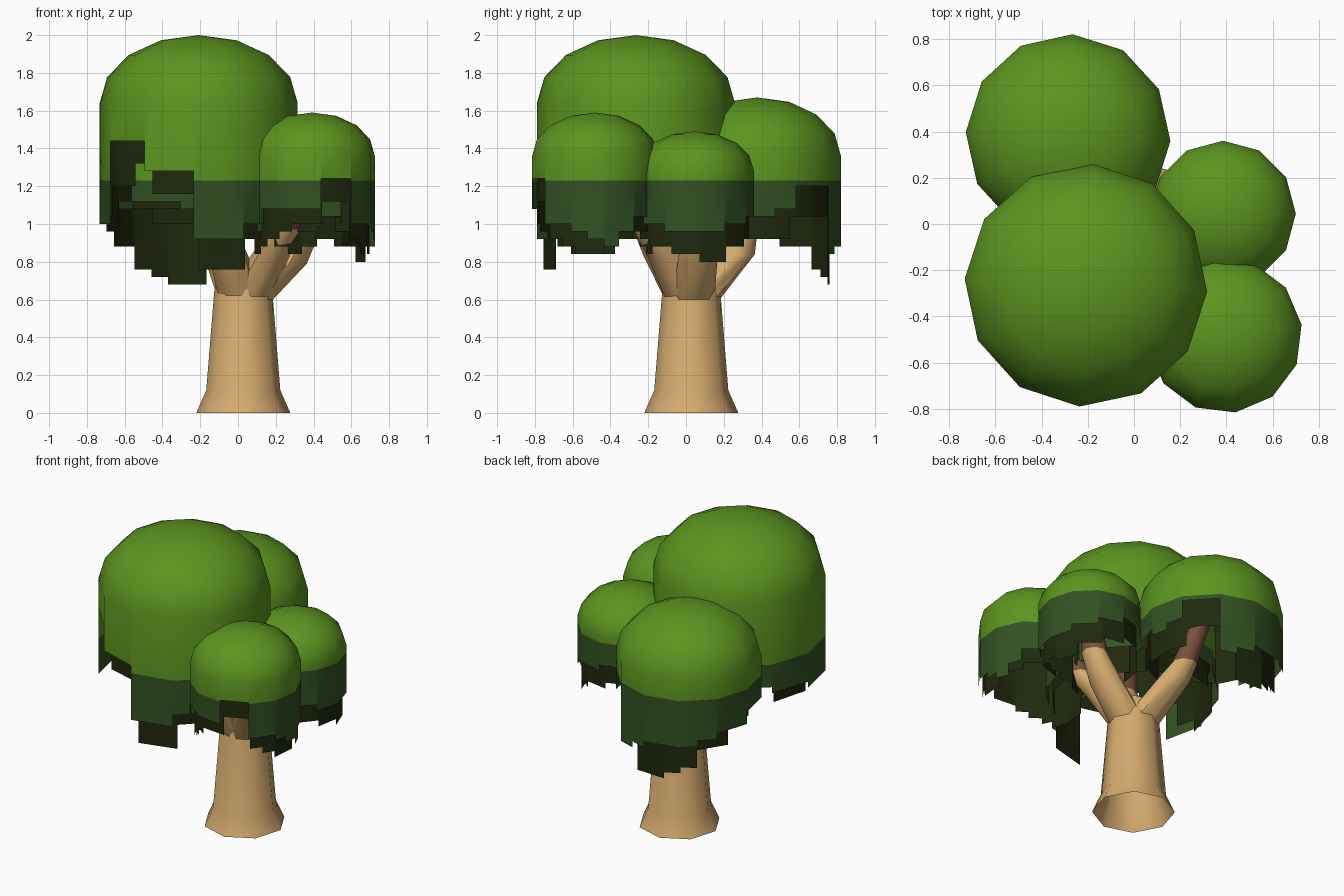
import bpy, bmesh
from math import sin, cos, pi, radians
from mathutils import Vector

cube = bpy.data.objects.get("Cube")
if cube:
    bpy.data.objects.remove(cube)


def material(name, rgb):
    m = bpy.data.materials.new(name)
    m.use_nodes = True
    m.diffuse_color = (*rgb, 1)
    m.node_tree.nodes["Principled BSDF"].inputs["Base Color"].default_value = (*rgb, 1)
    return m


LEAF = material("leaf_green", (0.105, 0.30, 0.014))
SHADE = material("deep_green", (0.032, 0.085, 0.016))
TIP = material("dark_olive", (0.014, 0.022, 0.004))
BARK = material("tan_bark", (0.66, 0.405, 0.155))
BROWN = material("brown_bark", (0.19, 0.085, 0.045))

BAND = 1.23  # height where the outer foliage darkens
SIDES = 12


def finish(name, bm, mats, angle):
    me = bpy.data.meshes.new(name)
    bm.to_mesh(me)
    bm.free()
    ob = bpy.data.objects.new(name, me)
    bpy.context.collection.objects.link(ob)
    for m in mats:
        me.materials.append(m)
    bpy.ops.object.select_all(action='DESELECT')
    ob.select_set(True)
    bpy.context.view_layer.objects.active = ob
    bpy.ops.object.shade_smooth_by_angle(angle=radians(angle))


def polygon_ring(x, y, z, r, phase):
    """Corners and edge midpoints of a regular polygon."""
    corners = [Vector((x + r * cos(phase + 2 * pi * i / SIDES),
                       y + r * sin(phase + 2 * pi * i / SIDES), z)) for i in range(SIDES)]
    pts = []
    for i, c in enumerate(corners):
        pts += [c, (c + corners[(i + 1) % SIDES]) / 2]
    return pts


def dome(name, x, y, r, shoulder, top, phase, strips, mats):
    """Rounded dome with a fringe; each letter is one strip's end, a lowest."""
    bm = bmesh.new()
    n = SIDES * 2

    def quad(a, b, mat):
        f = bm.faces.new([bm.verts.new(p) for p in (a[0], a[1], b[1], b[0])])
        f.material_index = mat

    phase = radians(phase)
    rings = [polygon_ring(x, y, shoulder + (top - shoulder) * sin(t * pi / 8),
                          r * cos(t * pi / 8), phase) for t in range(4)]
    # rounded top
    for lo, hi in zip(rings, rings[1:]):
        for i in range(n):
            j = (i + 1) % n
            quad((lo[i], lo[j]), (hi[i], hi[j]), 0)
    peak = Vector((x, y, top))
    for i in range(n):
        bm.faces.new([bm.verts.new(p) for p in (rings[-1][i], rings[-1][(i + 1) % n], peak)])
    # hanging strips, the last material below the band
    for i, letter in enumerate(strips):
        end = 0.68 + 0.04 * (ord(letter) - ord("a"))
        levels = sorted({shoulder, max(BAND, end), end}, reverse=True)
        ends = (rings[0][i], rings[0][(i + 1) % n])
        for hi, lo in zip(levels, levels[1:]):
            quad([Vector((p.x, p.y, lo)) for p in ends],
                 [Vector((p.x, p.y, hi)) for p in ends],
                 len(mats) - 1 if hi <= BAND else 0)
    bmesh.ops.remove_doubles(bm, verts=bm.verts, dist=0.0005)
    finish(name, bm, mats, 40)


def canopy(name, x, y, r, shoulder, top, phase, outer, scale, turn, inner):
    """Green outer dome over a narrower olive one that hangs lower."""
    dome(name + "_canopy", x, y, r, shoulder, top, phase, outer, (LEAF, SHADE))
    dome(name + "_canopy_lining", x, y, r * scale, shoulder, top - 0.04,
         phase + turn, inner, (TIP,))


canopy("large", -0.208, -0.265, 0.525, 1.64, 2.0, -3,
       "jjkkmmllkkjjiittppggiijj", 0.93, 3, "hhggkkiillhhjnnqmmccggii")
canopy("back", -0.285, 0.378, 0.443, 1.36, 1.67, -2.5,
       "jknnefggghiikkllllkkkkkk", 0.88, 15, "gjjjaabcffiikkkkkkiihhgg")
canopy("side", 0.385, 0.045, 0.315, 1.28, 1.49, 0,
       "hhiijjkkjjjjllkkkkjjiihh", 0.92, 5, "ddffgghhggffiigghhggffee")
canopy("front", 0.392, -0.482, 0.336, 1.36, 1.59, 8,
       "fhjjkkiiiihhihkkkkooiihg", 0.92, 2, "gghhgfefggeeefghiillgfee")


def tube(name, path, sides, phase, split=None):
    """Loft level rings along (x, y, z, radius) points, open at the bottom."""
    bm = bmesh.new()
    rings = [[bm.verts.new((x + r * cos(phase + 2 * pi * k / sides),
                            y + r * sin(phase + 2 * pi * k / sides), z))
              for k in range(sides)] for x, y, z, r in path]
    for lo, hi in zip(rings, rings[1:]):
        for k in range(sides):
            j = (k + 1) % sides
            f = bm.faces.new((lo[k], lo[j], hi[j], hi[k]))
            if split and f.calc_center_median().z > split:
                f.material_index = 1
    bm.faces.new(rings[-1])
    finish(name, bm, (BARK, BROWN), 50)


# trunk with a flared foot
C = 0.028
tube("trunk", [(C, C, 0, 0.25), (C, C, 0.12, 0.197),
               (C, C, 0.64, 0.155), (C, C, 0.74, 0.13)], 8, 0.1)

# branches, one into each canopy
for name, knee, upper, end in (
        ("large_branch", (-0.05, -0.12, 0.83), (-0.09, -0.2, 0.97), (-0.2, -0.27, 1.5)),
        ("back_branch", (-0.08, 0.26, 0.84), (-0.14, 0.3, 0.97), (-0.25, 0.38, 1.35)),
        ("side_branch", (0.26, 0.06, 0.79), (0.36, 0.06, 0.97), (0.4, 0.05, 1.3)),
        ("front_branch", (0.17, -0.1, 0.83), (0.25, -0.2, 0.97), (0.37, -0.36, 1.35))):
    tube(name, [(C, C, 0.56, 0.12), (*knee, 0.105), (*upper, 0.08), (*end, 0.055)],
         8, 0.1, 0.97)
